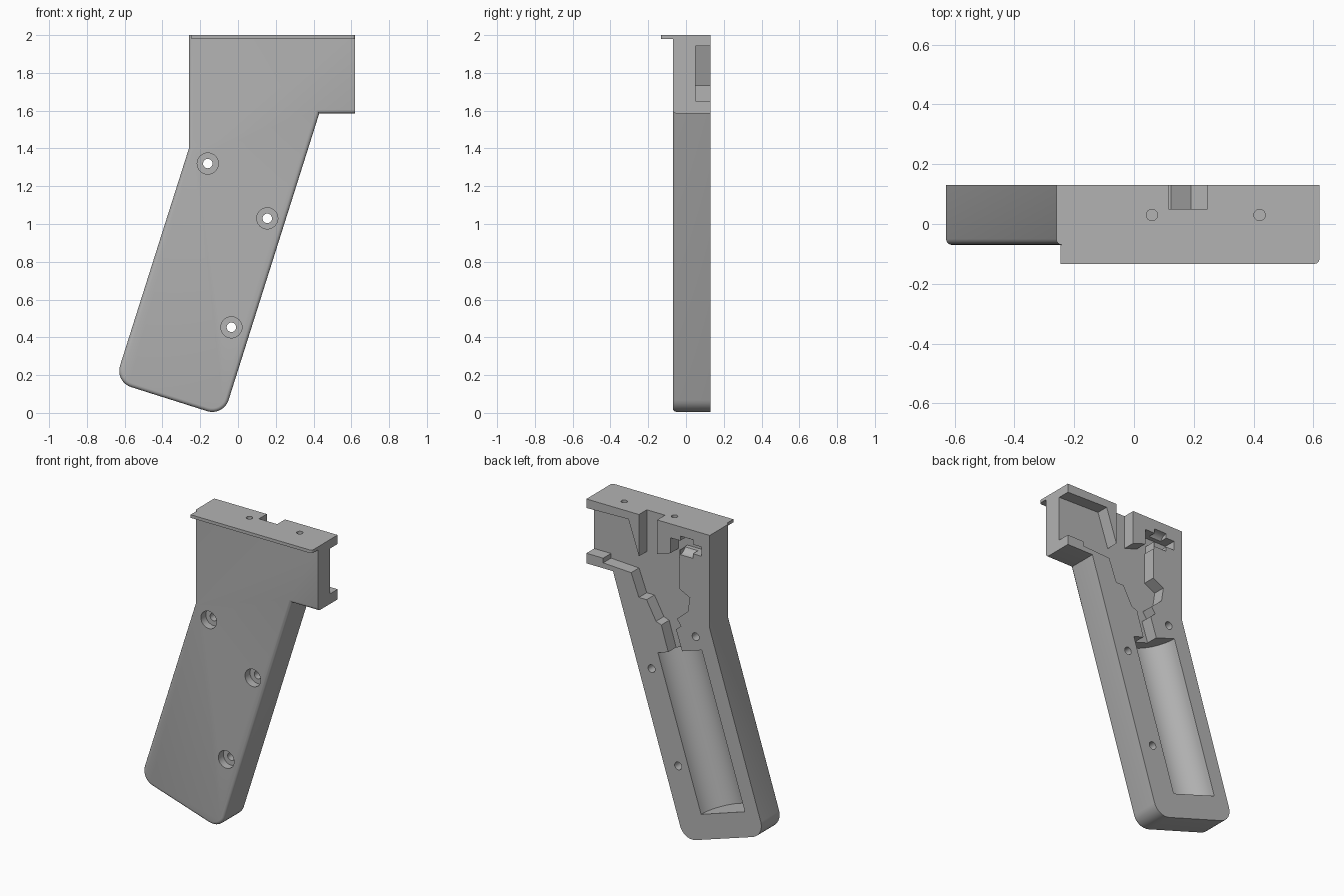
import bpy, bmesh, math
from mathutils import Vector, Matrix

cube = bpy.data.objects.get("Cube")
if cube:
    bpy.data.objects.remove(cube, do_unlink=True)

FRONT, BACK = -0.07, 0.13
TOP, SIDE = 2.0, 0.62

grey = bpy.data.materials.new("matte grey")
grey.use_nodes = True
colour = (0.45, 0.45, 0.45, 1)
grey.diffuse_color = colour
grey.node_tree.nodes["Principled BSDF"].inputs["Base Color"].default_value = colour


def make(name, bm):
    bmesh.ops.recalc_face_normals(bm, faces=bm.faces)
    mesh = bpy.data.meshes.new(name)
    bm.to_mesh(mesh)
    bm.free()
    mesh.materials.append(grey)
    ob = bpy.data.objects.new(name, mesh)
    bpy.context.collection.objects.link(ob)
    return ob


def prism(points, y0, y1):
    """Extrude an outline in x and z from y0 to y1."""
    bm = bmesh.new()
    face = bm.faces.new([bm.verts.new((x, y0, z)) for x, z in points])
    out = bmesh.ops.extrude_face_region(bm, geom=[face])
    moved = [v for v in out["geom"] if isinstance(v, bmesh.types.BMVert)]
    bmesh.ops.translate(bm, verts=moved, vec=(0, y1 - y0, 0))
    return bm


def rod(start, end, radius, sides=32):
    start, end = Vector(start), Vector(end)
    axis = end - start
    turn = axis.to_track_quat('Z', 'Y').to_matrix().to_4x4()
    bm = bmesh.new()
    bmesh.ops.create_cone(bm, cap_ends=True, segments=sides, radius1=radius,
                          radius2=radius, depth=axis.length,
                          matrix=Matrix.Translation((start + end) / 2) @ turn)
    return bm


def rounded(before, corner, after, radius, steps=8):
    """Points of an arc that rounds a square corner."""
    c = Vector(corner)
    a = (Vector(before) - c).normalized() * radius
    b = (Vector(after) - c).normalized() * radius
    angles = [i / steps * math.pi / 2 for i in range(steps + 1)]
    return [tuple(c + a * (1 - math.sin(t)) + b * (1 - math.cos(t))) for t in angles]


def cut(target, bm):
    cutter = make("cutter", bm)
    cutter.hide_render = True
    mod = target.modifiers.new("cut", 'BOOLEAN')
    mod.operation, mod.solver, mod.object = 'DIFFERENCE', 'EXACT', cutter
    bpy.ops.object.select_all(action='DESELECT')
    bpy.context.view_layer.objects.active = target
    target.select_set(True)
    bpy.ops.object.modifier_apply(modifier=mod.name)
    bpy.data.objects.remove(cutter, do_unlink=True)


# Grip half: slanted handle with a square head
neck, heel, toe, crook = (-0.26, 1.4), (-0.652, 0.164), (-0.077, -0.018), (0.43, 1.585)
outline = ([(-0.26, TOP), neck] + rounded(neck, heel, toe, 0.09)
           + rounded(heel, toe, crook, 0.09) + [crook, (SIDE, 1.585), (SIDE, TOP)])
bm = prism(outline, FRONT, BACK)
edges = []
for e in bm.edges:
    a, b = (v.co for v in e.verts)
    on_front = max(a.y, b.y) < FRONT + 0.001
    head_end = min(a.x, b.x) > SIDE - 0.001 or min(a.z, b.z) > TOP - 0.001
    if on_front and not head_end:
        edges.append(e)
bmesh.ops.bevel(bm, geom=edges, offset=0.02, segments=4, profile=0.5, affect='EDGES')
grip = make("grip_half", bm)

# Mechanism pocket in the inner face, open at the head end and the top slot
FLOOR, OUT = 0.05, 0.2
pocket = [(0.7, 1.94), (0.32, 1.95), (0.245, 1.73), (0.245, 2.1), (0.115, 2.1),
          (0.115, 1.78), (-0.04, 1.83), (-0.04, 1.6), (-0.118, 1.56), (-0.104, 1.468),
          (-0.026, 1.4), (-0.055, 1.36), (-0.02, 1.33), (-0.08, 1.15), (0.03, 1.15),
          (0.085, 1.33), (0.123, 1.344), (0.19, 1.465), (0.245, 1.465), (0.3, 1.61),
          (0.5, 1.62), (0.5, 1.65), (0.7, 1.65)]
cut(grip, prism(pocket, FLOOR, OUT))

# Small cross-pin recess beside the slot
cut(grip, prism([(0.02, 1.91), (0.02, 1.8), (-0.045, 1.8), (-0.045, 1.85),
                 (-0.2, 1.85), (-0.2, 1.91)], FLOOR, OUT))
cut(grip, rod((-0.14, BACK, 1.88), (-0.05, BACK, 1.88), 0.06))

# Half-round battery bay
cut(grip, rod((-0.355, BACK, 0.235), (-0.047, BACK, 1.195), 0.164, 48))

# Countersunk screw holes
for x, z in [(-0.16, 1.32), (0.155, 1.03), (-0.035, 0.453)]:
    cut(grip, rod((x, -0.2, z), (x, FRONT + 0.05, z), 0.056))
    cut(grip, rod((x, -0.2, z), (x, 0.3, z), 0.025, 24))

# Blind holes in the top
for x in (0.06, 0.42):
    cut(grip, rod((x, 0.03, 1.85), (x, 0.03, 2.1), 0.019, 24))

# Thin lip along the top of the front
lip = make("top_lip", prism([(-0.245, 1.98), (SIDE, 1.98), (SIDE, TOP), (-0.245, TOP)],
                            -0.133, FRONT))
bm = bmesh.new()
bm.from_mesh(lip.data)
corner = [e for e in bm.edges if all(v.co.x > 0.6 and v.co.y < -0.13 for v in e.verts)]
bmesh.ops.bevel(bm, geom=corner, offset=0.015, segments=4, profile=0.5, affect='EDGES')
bm.to_mesh(lip.data)
bm.free()

bpy.ops.object.select_all(action='DESELECT')
for ob in (grip, lip):
    ob.select_set(True)
bpy.context.view_layer.objects.active = grip
bpy.ops.object.shade_smooth_by_angle(angle=math.radians(30))
